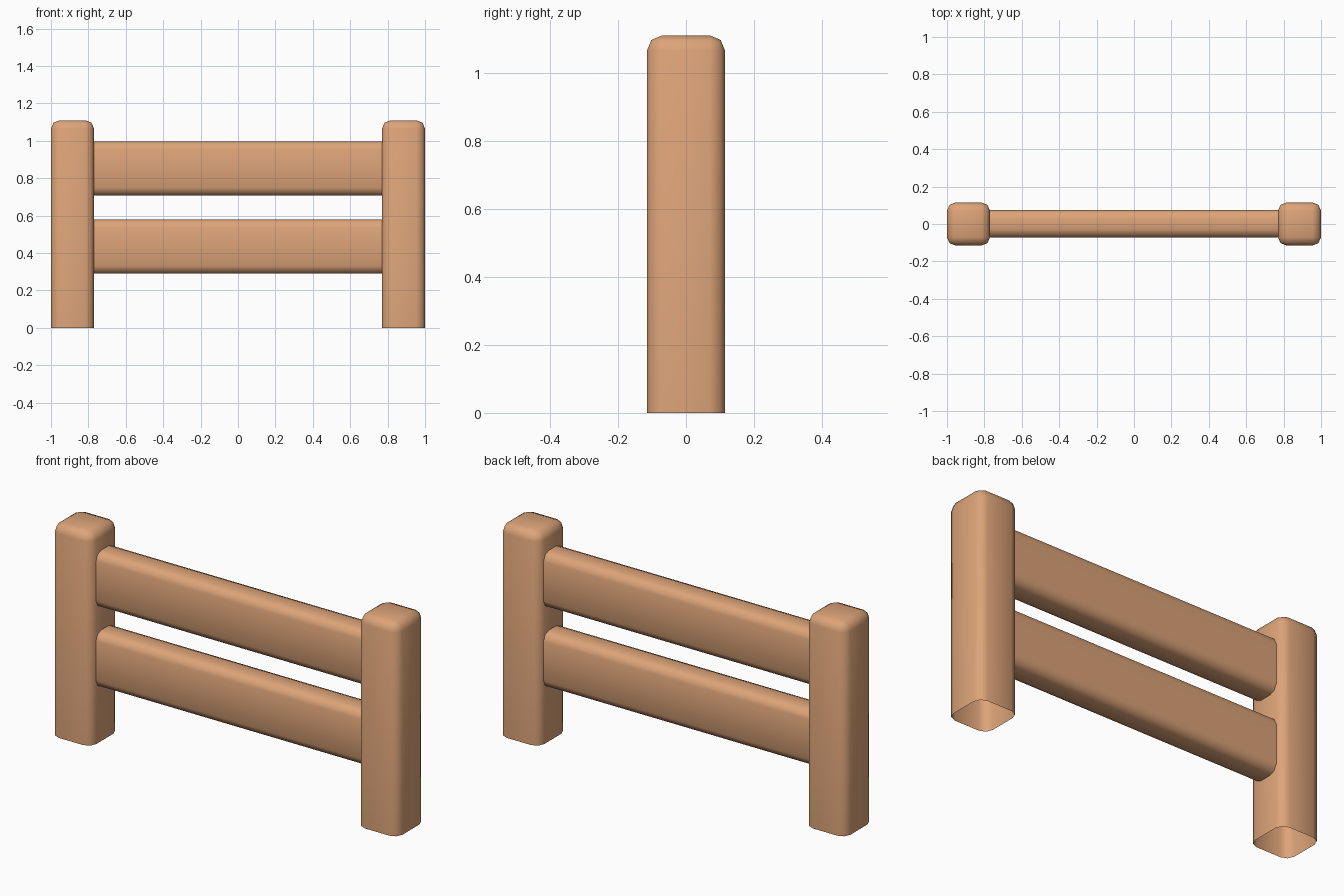
import bpy, bmesh
from mathutils import Matrix, Vector

if "Cube" in bpy.data.objects:
    bpy.data.objects.remove(bpy.data.objects["Cube"])

wood = bpy.data.materials.new("light_wood")
wood.diffuse_color = (0.72, 0.37, 0.19, 1.0)
wood.use_nodes = True
wood.node_tree.nodes["Principled BSDF"].inputs["Base Color"].default_value = wood.diffuse_color


def rounded_beam(name, lo, hi, radius, keep_sharp, open_faces):
    """Box with rounded edges; edges touching keep_sharp faces stay square, open_faces are removed."""
    lo, hi = Vector(lo), Vector(hi)
    bm = bmesh.new()
    bmesh.ops.create_cube(bm, size=1)
    bmesh.ops.scale(bm, vec=hi - lo, verts=bm.verts)
    bmesh.ops.translate(bm, vec=(lo + hi) / 2, verts=bm.verts)
    bm.normal_update()
    edges = [e for e in bm.edges if not any(keep_sharp(f.normal) for f in e.link_faces)]
    bmesh.ops.bevel(bm, geom=edges, offset=radius, segments=2, profile=0.5, affect='EDGES')
    bm.normal_update()
    bmesh.ops.delete(bm, geom=[f for f in bm.faces if open_faces(f.normal)], context='FACES')
    for f in bm.faces:
        f.smooth = True
    mesh = bpy.data.meshes.new(name)
    bm.to_mesh(mesh)
    bm.free()
    mesh.materials.append(wood)
    obj = bpy.data.objects.new(name, mesh)
    bpy.context.collection.objects.link(obj)
    return obj


# Posts: rounded on the sides and top, open underneath
def is_bottom(n):
    return n.z < -0.99


for side, x in (("left", -0.885), ("right", 0.885)):
    rounded_beam(side + "_post", (x - 0.115, -0.115, 0), (x + 0.115, 0.115, 1.11),
                 0.045, is_bottom, is_bottom)


# Rails: rounded along their length, open ends tucked just into the posts
def is_end(n):
    return abs(n.x) > 0.99


for level, z in (("lower", 0.29), ("upper", 0.707)):
    rounded_beam(level + "_rail", (-0.775, -0.072, z), (0.775, 0.075, z + 0.29),
                 0.042, is_end, is_end)
